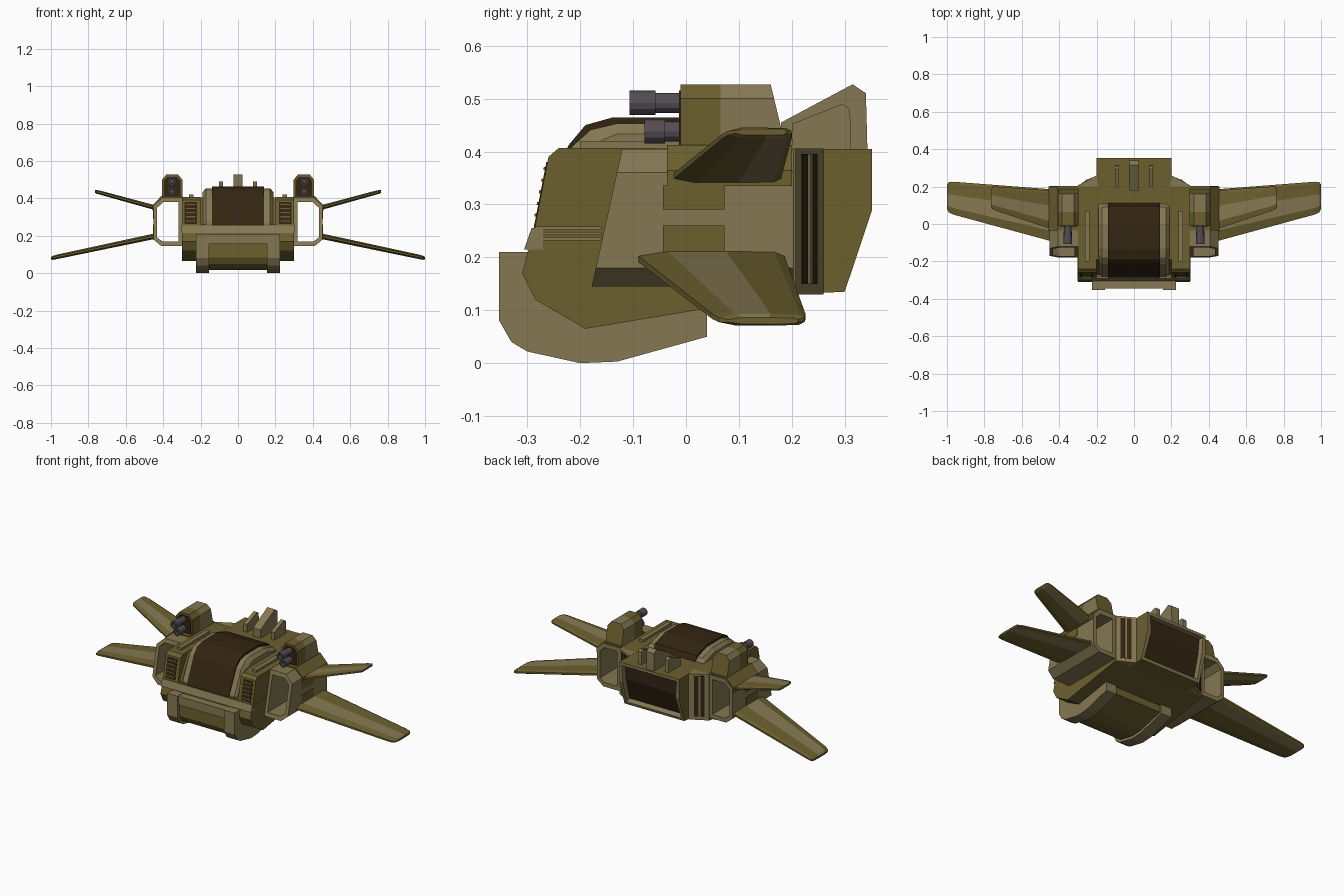
import bpy, bmesh, math

if "Cube" in bpy.data.objects:
    bpy.data.objects.remove(bpy.data.objects["Cube"])


def material(name, rgb):
    m = bpy.data.materials.new(name)
    m.diffuse_color = (*rgb, 1)
    m.use_nodes = True
    m.node_tree.nodes["Principled BSDF"].inputs["Base Color"].default_value = m.diffuse_color
    return m


TAN = material("light_tan", (0.235, 0.19, 0.085))
OLIVE = material("olive", (0.15, 0.116, 0.028))
BROWN = material("dark_brown", (0.033, 0.018, 0.006))
METAL = material("gun_metal", (0.09, 0.075, 0.085))


def loft(name, loops, mats, mirror=False, ring=False, rule=None, finish=None):
    """Skin equal-length loops; cap the ends, or close round as a ring."""
    bm = bmesh.new()
    for s in ((1, -1) if mirror else (1,)):
        vs = [[bm.verts.new((x * s, y, z)) for x, y, z in lp] for lp in loops]
        n, k = len(vs[0]), len(vs)
        for i in range(k if ring else k - 1):
            a, b = vs[i], vs[(i + 1) % k]
            for j in range(n):
                f = bm.faces.new((a[j], a[(j + 1) % n], b[(j + 1) % n], b[j]))
                if rule:
                    f.material_index = rule(i, j)
        if not ring:
            bm.faces.new(vs[0])
            bm.faces.new(vs[-1])
    bmesh.ops.recalc_face_normals(bm, faces=bm.faces)
    if finish:
        finish(bm)
    me = bpy.data.meshes.new(name)
    bm.to_mesh(me)
    bm.free()
    for m in mats:
        me.materials.append(m)
    ob = bpy.data.objects.new(name, me)
    bpy.context.collection.objects.link(ob)
    return ob


def prism(name, pts, axis, a, b, mat, mirror=False):
    put = {"x": lambda p, t: (t, p[0], p[1]),
           "y": lambda p, t: (p[0], t, p[1]),
           "z": lambda p, t: (p[0], p[1], t)}[axis]
    return loft(name, [[put(p, t) for p in pts] for t in (a, b)], [mat], mirror)


def box(name, x0, x1, y0, y1, z0, z1, mat, mirror=False):
    return prism(name, [(x0, y0), (x1, y0), (x1, y1), (x0, y1)], "z", z0, z1, mat, mirror)


# --- Hull: side blocks, centre core, front cross bar ---
belly = [(-0.285, 0.26), (-0.31, 0.17), (-0.285, 0.12), (-0.19, 0.065),
         (0.02, 0.10), (0.205, 0.13), (0.205, 0.405)]
prism("hull_side_block", [(-0.24, 0.407), (-0.26, 0.39)] + belly, "x", 0.2, 0.3, OLIVE, True)
prism("hull_core", [(-0.19, 0.405), (-0.27, 0.26)] + belly, "x", -0.2, 0.2, OLIVE)
prism("front_cross_bar", [(-0.292, 0.255), (-0.306, 0.215), (-0.27, 0.215), (-0.27, 0.255)],
      "x", -0.301, 0.301, TAN)
box("deck_strip", 0.238, 0.263, -0.2, 0.07, 0.40, 0.42, TAN, True)
for z in (0.235, 0.245, 0.255):
    box("side_stripe", 0.299, 0.303, -0.285, -0.16, z - 0.003, z + 0.003, TAN, True)


# --- Front vents with slats ---
def front_y(z):
    return -0.285 + (z - 0.26) * 0.025 / 0.13


def vent_piece(name, x0, x1, z0, z1, out, mat):
    prism(name, [(front_y(z0) - out, z0), (front_y(z1) - out, z1),
                 (front_y(z1) + 0.01, z1), (front_y(z0) + 0.01, z0)], "x", x0, x1, mat, True)


vent_piece("front_vent", 0.22, 0.285, 0.262, 0.38, 0.002, BROWN)
for i in range(5):
    z = 0.277 + i * 0.022
    vent_piece("front_vent_slat", 0.226, 0.279, z, z + 0.006, 0.005, OLIVE)


# --- Rear engine box with sunken dark exhaust ---
def exhaust(bm):
    for f in bm.faces:
        f.material_index = 1
    rear = [f for f in bm.faces if f.normal.y > 0.3]
    rim = bmesh.ops.inset_region(bm, faces=rear, thickness=0.024, depth=0)["faces"]
    for f in rim:
        f.material_index = 0
    walls = bmesh.ops.inset_region(bm, faces=rear, thickness=0.003, depth=-0.03)["faces"]
    for f in walls:
        f.material_index = 0
    for f in rear:
        f.material_index = 2


rear_pts = [(0.2, 0.13), (0.3, 0.135), (0.352, 0.29), (0.352, 0.405), (0.2, 0.405)]
loft("rear_engine_box", [[(x, y, z) for y, z in rear_pts] for x in (-0.2, 0.2)],
     [TAN, OLIVE, BROWN], finish=exhaust)
prism("rear_corner", [(0.3, 0.2), (0.3, 0.207), (0.2, 0.26), (0.19, 0.2)], "z", 0.13, 0.406, TAN, True)


def corner_plate(name, t0, t1, z0, z1, out, mat):
    def pt(t, o):
        return (0.3 - 0.1 * t + 0.47 * o, 0.207 + 0.053 * t + 0.88 * o)
    prism(name, [pt(t0, out), pt(t1, out), pt(t1, -0.01), pt(t0, -0.01)], "z", z0, z1, mat, True)


corner_plate("rear_corner_vent", 0.22, 0.75, 0.15, 0.395, 0.002, BROWN)
corner_plate("rear_corner_vent_bar", 0.42, 0.52, 0.15, 0.395, 0.006, TAN)

# --- Tail fins ---
prism("tail_fin_centre", [(0.18, 0.4), (0.18, 0.455), (0.315, 0.527), (0.34, 0.51), (0.343, 0.4)],
      "x", -0.025, 0.025, TAN)
prism("tail_fin_side", [(0.2, 0.4), (0.2, 0.452), (0.295, 0.49), (0.31, 0.48), (0.312, 0.4)],
      "x", 0.079, 0.102, TAN, True)

# --- Cockpit frame (softened sides) and dark canopy ---
frame = [(0.11, 0.40), (0.09, 0.427), (0, 0.453), (-0.13, 0.453), (-0.18, 0.441), (-0.215, 0.41),
         (-0.28, 0.27), (-0.28, 0.25), (-0.1, 0.25), (0.1, 0.3)]


def shrunk(d):
    return [(y + (d if y < -0.17 else 0), z - (d if z > 0.4 else 0)) for y, z in frame]


loft("cockpit_frame", [[(x, y, z) for y, z in shrunk(d)]
                       for x, d in ((-0.19, 0.02), (-0.172, 0), (0.172, 0), (0.19, 0.02))], [TAN])
prism("canopy", [(0.115, 0.40), (0.095, 0.435), (0, 0.464), (-0.14, 0.464), (-0.19, 0.45),
                 (-0.222, 0.412), (-0.287, 0.262), (-0.287, 0.25), (-0.1, 0.25)],
      "x", -0.14, 0.14, BROWN)

# --- Chin: side rails, centre belly panel, top bar ---
prism("chin_rail", [(-0.353, 0.21), (-0.353, 0.08), (-0.33, 0.04), (-0.3, 0.022), (-0.2, 0.0),
                    (-0.13, 0.003), (0.04, 0.05), (0.04, 0.105), (-0.2, 0.15), (-0.28, 0.21)],
      "x", 0.155, 0.225, TAN, True)
prism("chin_panel", [(-0.335, 0.16), (-0.335, 0.085), (-0.315, 0.05), (-0.29, 0.035), (-0.2, 0.016),
                     (-0.13, 0.02), (0.03, 0.06), (0.03, 0.105), (-0.2, 0.15)],
      "x", -0.156, 0.156, OLIVE)
box("chin_bar", -0.156, 0.156, -0.345, -0.28, 0.155, 0.207, TAN)

# --- Side brackets: open octagonal ducts with slanted front ---
outer = [(0.295, 0.405), (0.405, 0.405), (0.452, 0.36), (0.452, 0.18), (0.41, 0.145), (0.295, 0.145)]
inner = [(0.318, 0.38), (0.4, 0.38), (0.432, 0.35), (0.432, 0.19), (0.403, 0.17), (0.318, 0.17)]


def slant(pts):
    return [(x, -0.178 + (z - 0.145) * 0.22, z) for x, z in pts]


def flat(pts):
    return [(x, 0.203, z) for x, z in pts]


loft("side_bracket", [slant(outer), flat(outer), flat(inner), slant(inner)], [TAN], True, ring=True)
prism("bracket_saddle", [(0.298, 0.412), (0.41, 0.412), (0.457, 0.364), (0.457, 0.335),
                         (0.44, 0.335), (0.44, 0.355), (0.402, 0.392), (0.298, 0.392)],
      "y", -0.036, 0.2, OLIVE, True)
for z0, z1 in ((0.21, 0.26), (0.29, 0.336)):
    box("bracket_patch", 0.445, 0.455, -0.043, 0.073, z0, z1, OLIVE, True)


# --- Wings: tapered flat sections, tan centre strip on top ---
def section(x, z, le, te, t):
    c = te - le
    prof = [(0, 0.2), (0.2, 0.5), (0.6, 0.5), (0.93, 0.45), (1, 0.2),
            (1, -0.2), (0.93, -0.45), (0.6, -0.5), (0.2, -0.5), (0, -0.2)]
    return [(x, le + u * c, z + v * t) for u, v in prof]


def wing(name, secs):
    loft(name, [section(*s) for s in secs], [OLIVE, TAN], True,
         rule=lambda i, j: 1 if j in (1, 6) else 0)


wing("lower_wing", [(0.435, 0.2, -0.094, 0.185, 0.03), (0.965, 0.088, 0.05, 0.226, 0.024),
                    (0.99, 0.082, 0.062, 0.224, 0.022), (1.0, 0.08, 0.08, 0.212, 0.012)])
wing("upper_wing", [(0.435, 0.348, -0.03, 0.178, 0.026), (0.735, 0.43, 0.07, 0.2, 0.022),
                    (0.757, 0.435, 0.08, 0.199, 0.02), (0.765, 0.437, 0.092, 0.19, 0.012)])

# --- Gun pods: olive front half, tan rear half ---
pod = [(0.298, 0.40), (0.298, 0.5), (0.32, 0.527), (0.384, 0.527), (0.406, 0.5), (0.406, 0.40)]


def pod_loop(y, lean=0):
    return [(x, y + lean * (0.527 - z), z) for x, z in pod]


loft("gun_pod", [pod_loop(-0.01), pod_loop(0.065), pod_loop(0.16, 0.24)], [OLIVE, TAN], True,
     rule=lambda i, j: i)
prism("gun_pod_face", [(0.352 + (x - 0.352) * 0.82, 0.463 + (z - 0.463) * 0.82) for x, z in pod],
      "y", -0.013, -0.005, BROWN, True)


# --- Gun barrels: thin shaft with thicker muzzle ---
def barrel(x, z, y_tip, y_step):
    def circle(y, r):
        return [(x + r * math.cos(a * math.pi / 6), y, z + r * math.sin(a * math.pi / 6))
                for a in range(12)]
    loft("gun_barrel", [circle(0.0, 0.019), circle(y_step, 0.019), circle(y_step, 0.023),
                        circle(y_tip, 0.023), circle(y_tip, 0.014), circle(y_tip + 0.015, 0.012)],
         [METAL], True)


barrel(0.354, 0.492, -0.107, -0.058)
barrel(0.354, 0.438, -0.078, -0.04)
